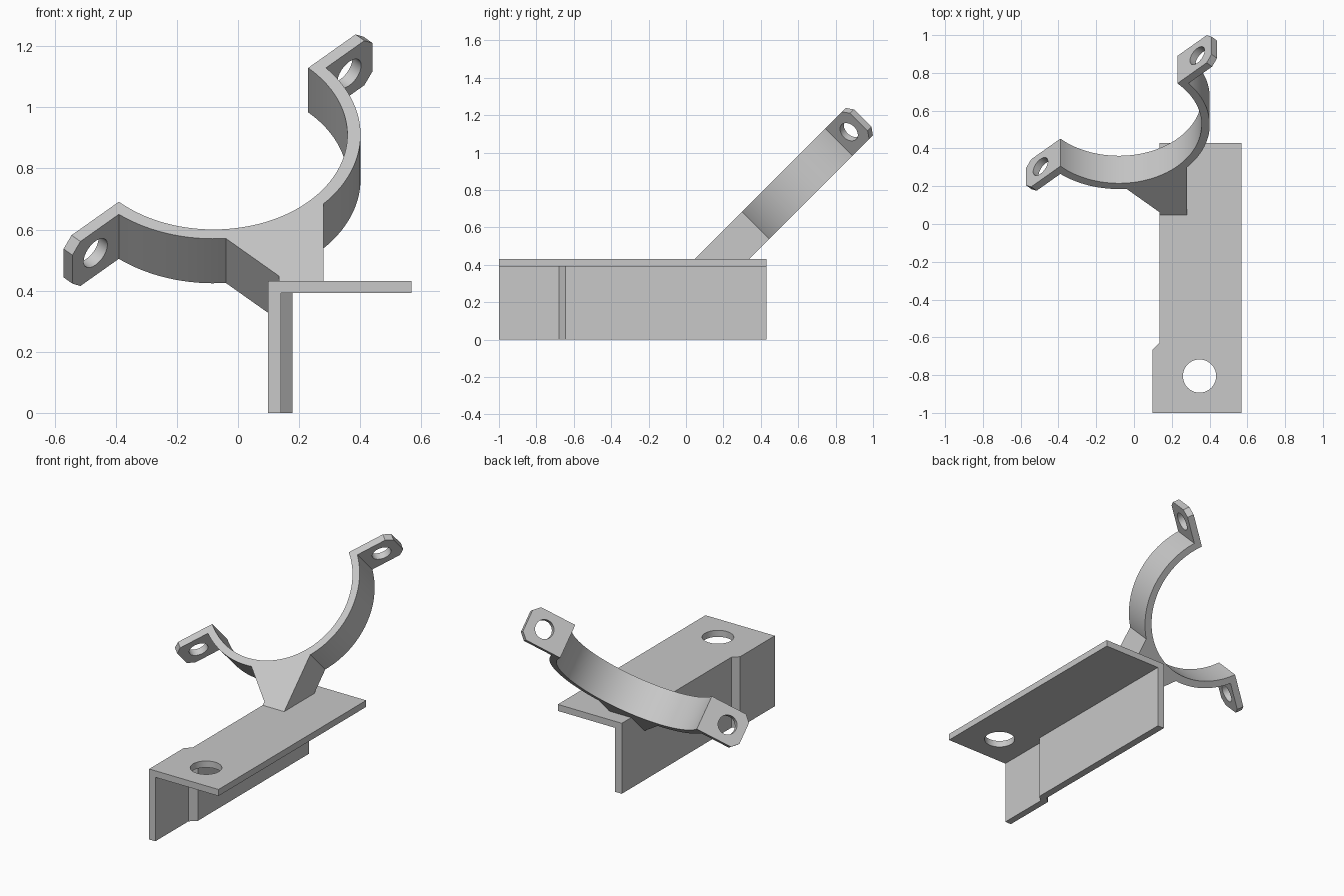
import bpy, bmesh
from math import cos, sin, pi, radians
from mathutils import Matrix

if "Cube" in bpy.data.objects:
    bpy.data.objects.remove(bpy.data.objects["Cube"])

grey = bpy.data.materials.new("plain grey")
grey.use_nodes = True
colour = (0.58, 0.58, 0.58, 1)
grey.diffuse_color = colour
grey.node_tree.nodes["Principled BSDF"].inputs["Base Color"].default_value = colour


def prism(points, low, high):
    """Closed outline in xy extruded from low to high in z."""
    bm = bmesh.new()
    face = bm.faces.new([bm.verts.new((x, y, low)) for x, y in points])
    result = bmesh.ops.extrude_face_region(bm, geom=[face])
    verts = [g for g in result["geom"] if isinstance(g, bmesh.types.BMVert)]
    bmesh.ops.translate(bm, verts=verts, vec=(0, 0, high - low))
    bmesh.ops.recalc_face_normals(bm, faces=bm.faces)
    return bm


def finish(name, bm, matrix=Matrix()):
    bm.transform(matrix)
    mesh = bpy.data.meshes.new(name)
    bm.to_mesh(mesh)
    bm.free()
    mesh.materials.append(grey)
    obj = bpy.data.objects.new(name, mesh)
    bpy.context.collection.objects.link(obj)
    return obj


def activate(obj):
    bpy.ops.object.select_all(action="DESELECT")
    obj.select_set(True)
    bpy.context.view_layer.objects.active = obj


def drill(obj, radius, matrix):
    bm = bmesh.new()
    bmesh.ops.create_cone(bm, cap_ends=True, segments=48, radius1=radius,
                          radius2=radius, depth=0.2)
    cutter = finish("hole_cutter", bm, matrix)
    cutter.hide_render = True
    activate(obj)
    mod = obj.modifiers.new("hole", "BOOLEAN")
    mod.operation = "DIFFERENCE"
    mod.solver = "EXACT"
    mod.object = cutter
    bpy.ops.object.modifier_apply(modifier=mod.name)
    bpy.data.objects.remove(cutter)


def smooth(obj):
    activate(obj)
    bpy.ops.object.shade_smooth_by_angle(angle=radians(25))


def arc(radius, start, end, steps):
    angles = [start + (end - start) * i / steps for i in range(steps + 1)]
    return [(radius * cos(a), radius * sin(a)) for a in angles]


# Angle bracket: joggled upright wall and drilled top plate
outer = [(0.098, -1), (0.098, -0.665), (0.134, -0.63), (0.134, 0.43)]
inner = [(0.179, 0.43), (0.179, -0.645), (0.14, -0.68), (0.14, -1)]
finish("upright_wall", prism(outer + inner, 0, 0.392))
plate = finish("top_plate", prism(outer + [(0.568, 0.43), (0.568, -1)], 0.392, 0.432))
drill(plate, 0.088, Matrix.Translation((0.347, -0.805, 0.41)))
smooth(plate)

# Half-ring clamp with two ears, tilted back and turned in its own plane
INNER, OUTER, TIP, THICK, HALF, CHAMFER = 0.438, 0.481, 0.694, 0.041, 0.103, 0.037
tilted = Matrix.Translation((-0.08, 0.598, 0.837)) @ Matrix.Rotation(radians(45), 4, "X")
turned = tilted @ Matrix.Rotation(radians(45), 4, "Z")
lift = THICK / OUTER
outline = [(-TIP, 0)] + arc(INNER, -pi, 0, 56) + [(TIP, 0), (TIP, -THICK)]
outline += arc(OUTER, -lift, lift - pi, 56) + [(-TIP, -THICK)]
bm = prism(outline, -HALF, HALF)
corners = [e for e in bm.edges if all(abs(v.co.x) > TIP - 0.001 for v in e.verts)
           and abs(e.verts[0].co.z - e.verts[1].co.z) < 0.001]
bmesh.ops.bevel(bm, geom=corners, offset=CHAMFER, segments=1, affect="EDGES")
clamp = finish("half_ring_clamp", bm, turned)
for side in (-1, 1):
    drill(clamp, 0.055, turned @ Matrix.Translation((side * 0.587, -0.02, 0))
          @ Matrix.Rotation(pi / 2, 4, "X"))
smooth(clamp)

# Gusset: sloped wedge beside the wall and a block standing on the plate
left, split, right, seat = 0.04, 0.214, 0.36, 0.462


def on_ring(x, radius=seat):
    return (x, -(radius ** 2 - x ** 2) ** 0.5)


start = on_ring(left, OUTER)
wedge = [start, (split, start[1] - (split - left)), on_ring(split), on_ring(0.12), on_ring(left)]
finish("gusset_wedge", prism(wedge, -HALF, HALF), tilted)

block = [on_ring(split), (split, -1.1), (right, -1.1), on_ring(right, OUTER),
         on_ring(right - 0.02), on_ring(0.28)]
bm = prism(block, -HALF, HALF)
bm.transform(tilted)
cut = bmesh.ops.bisect_plane(bm, geom=bm.verts[:] + bm.edges[:] + bm.faces[:],
                             plane_co=(0, 0, 0.43), plane_no=(0, 0, 1), clear_inner=True)
rim = [g for g in cut["geom_cut"] if isinstance(g, bmesh.types.BMEdge)]
bmesh.ops.holes_fill(bm, edges=rim)
finish("gusset_block", bm)
